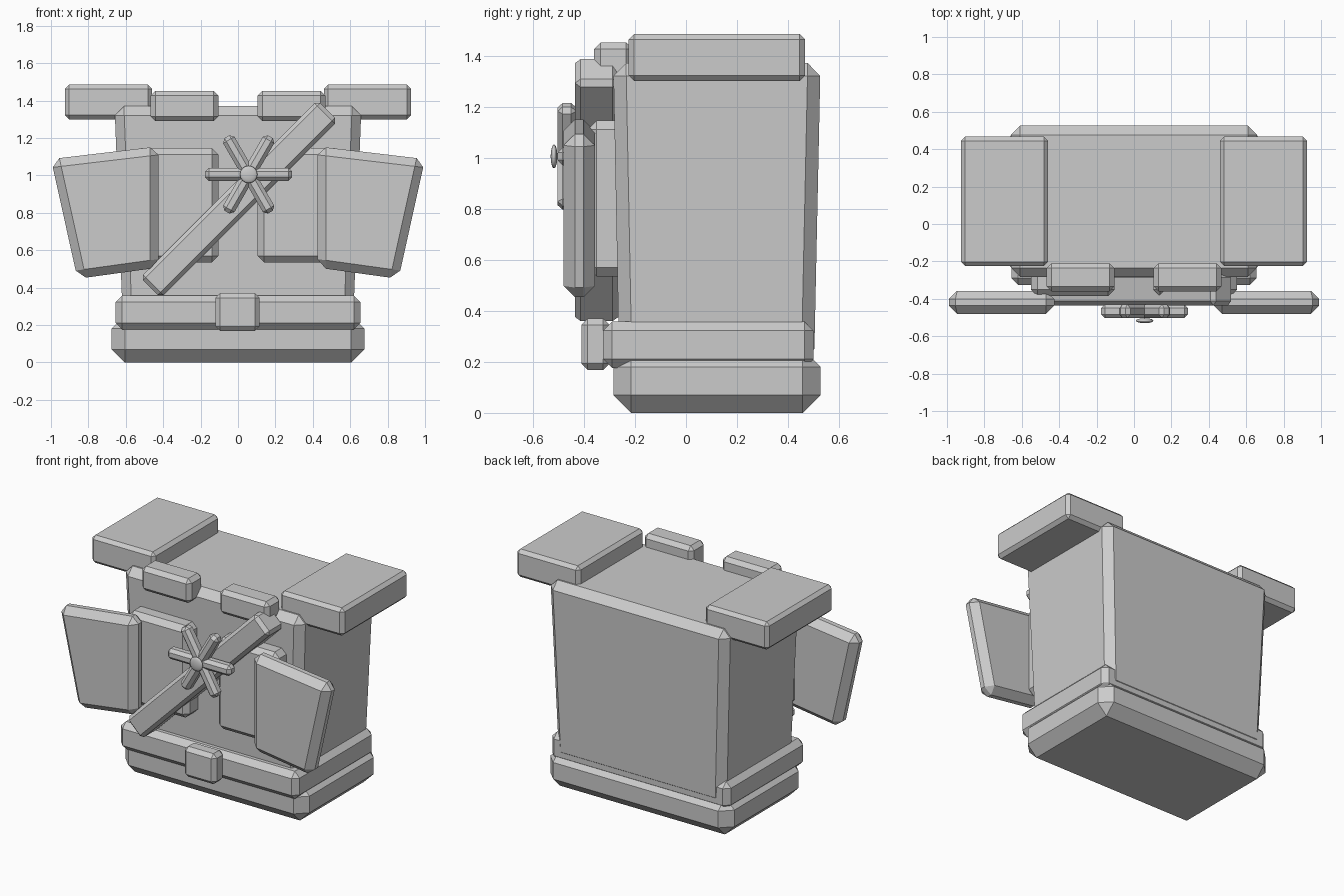
import bpy, bmesh, math
from mathutils import Matrix, Vector

cube = bpy.data.objects.get("Cube")
if cube:
    bpy.data.objects.remove(cube, do_unlink=True)

grey = bpy.data.materials.new("plain grey")
grey.use_nodes = True
grey.diffuse_color = (0.6, 0.6, 0.6, 1)
grey.node_tree.nodes["Principled BSDF"].inputs["Base Color"].default_value = (0.6, 0.6, 0.6, 1)


def finish(name, bm):
    mesh = bpy.data.meshes.new(name)
    bmesh.ops.recalc_face_normals(bm, faces=bm.faces)
    bm.to_mesh(mesh)
    bm.free()
    mesh.materials.append(grey)
    obj = bpy.data.objects.new(name, mesh)
    bpy.context.collection.objects.link(obj)
    return obj


def loft(name, lower, upper, bevel):
    """Solid between two matching outlines, with chamfered edges."""
    bm = bmesh.new()
    a = [bm.verts.new(p) for p in lower]
    b = [bm.verts.new(p) for p in upper]
    bm.faces.new(a[::-1])
    bm.faces.new(b)
    n = len(a)
    for i in range(n):
        j = (i + 1) % n
        bm.faces.new((a[i], a[j], b[j], b[i]))
    bmesh.ops.recalc_face_normals(bm, faces=bm.faces)
    bmesh.ops.bevel(bm, geom=bm.edges[:], offset=bevel, segments=1,
                    profile=0.5, affect='EDGES')
    return finish(name, bm)


def rect(x, y, z):
    return [(x[0], y[0], z), (x[1], y[0], z), (x[1], y[1], z), (x[0], y[1], z)]


def box(name, x, y, z, bevel):
    return loft(name, rect(x, y, z[0]), rect(x, y, z[1]), bevel)


def bar(name, centre, length, width, y, angle, bevel):
    """Chamfered bar lying in the front plane, turned about the y axis."""
    half, w = length / 2, width / 2
    obj = box(name, (-half, half), y, (-w, w), bevel)
    obj.data.transform(Matrix.Translation((centre[0], 0, centre[1]))
                       @ Matrix.Rotation(-angle, 4, 'Y'))
    return obj


# Trunk, hips and belt
loft("torso", rect((-0.615, 0.615), (-0.262, 0.502), 0.2),
     rect((-0.66, 0.66), (-0.285, 0.527), 1.37), 0.05)
box("hips", (-0.675, 0.675), (-0.285, 0.527), (0, 0.25), 0.07)
box("belt", (-0.655, 0.655), (-0.325, 0.5), (0.175, 0.358), 0.036)
box("belt_buckle", (-0.12, 0.115), (-0.41, -0.3), (0.168, 0.37), 0.025)

# Paired parts
arm_outline = [(0.425, 1.155), (1.0, 1.087), (0.858, 0.447), (0.425, 0.507)]
for side, s in (("left", 1), ("right", -1)):
    def span(a, b):
        return sorted((s * a, s * b))
    box(side + "_shoulder_pad", span(0.46, 0.925), (-0.225, 0.467), (1.3, 1.485), 0.022)
    box(side + "_shoulder_strap", span(0.105, 0.467), (-0.36, -0.21), (1.29, 1.452), 0.026)
    box(side + "_chest_panel", span(0.105, 0.55), (-0.385, -0.22), (0.535, 1.145), 0.034)
    loft(side + "_arm_plate", [(s * x, -0.48, z) for x, z in arm_outline],
         [(s * x, -0.357, z) for x, z in arm_outline], 0.045)

# Diagonal sash
bar("sash", (0.005, 0.873), 1.34, 0.155, (-0.435, -0.265), math.radians(45), 0.022)

# Star emblem
hub = (0.057, 1.005)
for i in range(3):
    bar(f"emblem_bar_{i + 1}", hub, 0.465, 0.07, (-0.503, -0.43), math.radians(60 * i), 0.02)
bm = bmesh.new()
bmesh.ops.create_uvsphere(bm, u_segments=16, v_segments=10, radius=0.047)
bmesh.ops.scale(bm, verts=bm.verts, vec=Vector((1, 1, 0.28)))
bmesh.ops.rotate(bm, verts=bm.verts, matrix=Matrix.Rotation(math.pi / 2, 3, 'X'))
bmesh.ops.translate(bm, verts=bm.verts, vec=(hub[0], -0.517, hub[1]))
stud = finish("emblem_stud", bm)
stud.data.shade_smooth()
